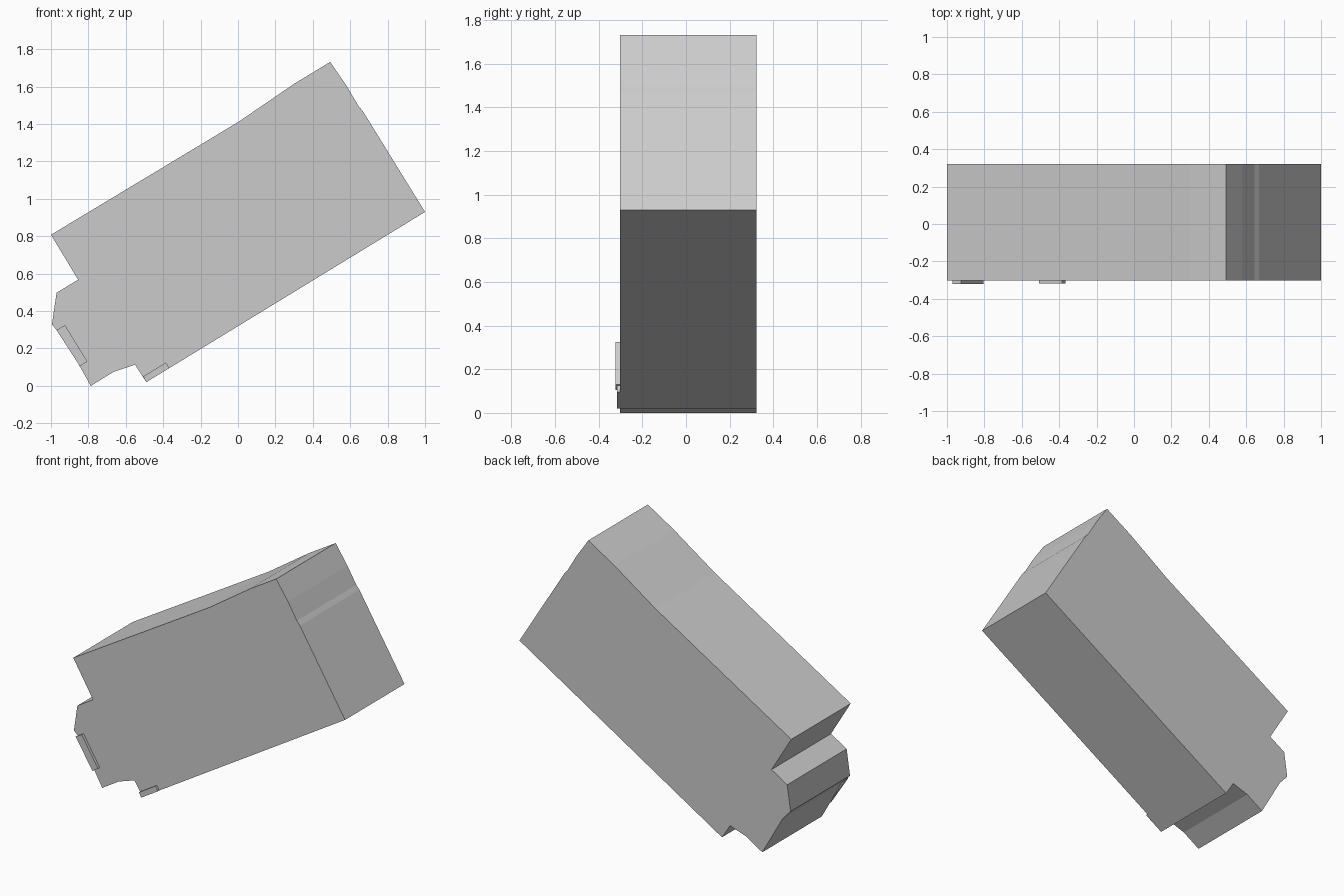
import bpy, bmesh

if "Cube" in bpy.data.objects:
    bpy.data.objects.remove(bpy.data.objects["Cube"])


def extrude_profile(name, points, y0, y1):
    """Closed prism from an (x, z) outline, running from y0 to y1."""
    bm = bmesh.new()
    face = bm.faces.new([bm.verts.new((x, y0, z)) for x, z in points])
    ext = bmesh.ops.extrude_face_region(bm, geom=[face])
    verts = [v for v in ext["geom"] if isinstance(v, bmesh.types.BMVert)]
    bmesh.ops.translate(bm, verts=verts, vec=(0, y1 - y0, 0))
    bmesh.ops.recalc_face_normals(bm, faces=bm.faces)
    mesh = bpy.data.meshes.new(name)
    bm.to_mesh(mesh)
    bm.free()
    obj = bpy.data.objects.new(name, mesh)
    bpy.context.collection.objects.link(obj)
    return obj


FRONT, BACK = -0.303, 0.322

# Tilted block with the notched lower-left end
extrude_profile("body", [
    (-1.0, 0.808), (-0.855, 0.568), (-0.97, 0.498), (-0.995, 0.327),
    (-0.965, 0.295), (-0.933, 0.258), (-0.787, 0.0), (-0.665, 0.075), (-0.55, 0.113),
    (-0.49, 0.02), (1.0, 0.93), (0.668, 1.468), (0.645, 1.495),
    (0.58, 1.605), (0.493, 1.732), (0.30, 1.615), (0.0, 1.41),
], FRONT, BACK)

# Thin raised strips on the front face
extrude_profile("end_strip", [
    (-0.97, 0.298), (-0.925, 0.325), (-0.805, 0.13), (-0.845, 0.105),
], -0.322, FRONT + 0.005)
extrude_profile("lower_strip", [
    (-0.49, 0.02), (-0.507, 0.05), (-0.385, 0.125), (-0.367, 0.095),
], -0.317, FRONT + 0.005)
